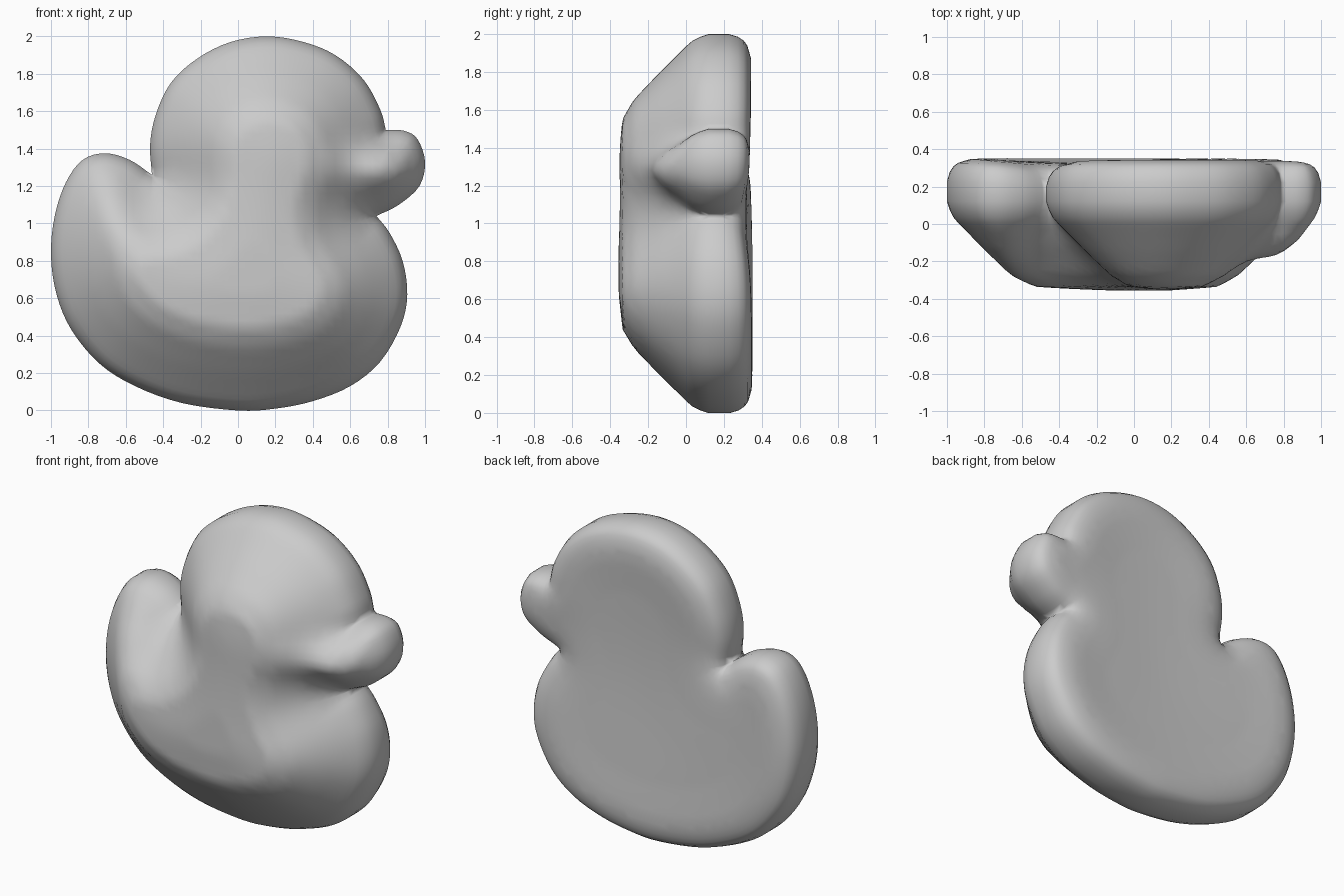
import bpy, bmesh, math
from mathutils import Matrix, Vector
from mathutils.geometry import delaunay_2d_cdt

cube = bpy.data.objects.get("Cube")
if cube:
    bpy.data.objects.remove(cube)

# Silhouette arcs in x, z; arcs meet at the sharp notches
tail_and_belly = [(-.46, 1.26), (-.58, 1.34), (-.71, 1.375), (-.83, 1.34), (-.92, 1.22),
                  (-.98, 1.04), (-1, .83), (-.97, .62), (-.89, .43), (-.74, .25), (-.55, .13),
                  (-.3, .04), (0, 0), (.2, .01), (.4, .05), (.6, .13), (.76, .26), (.87, .45),
                  (.905, .62), (.88, .8), (.81, .95), (.74, 1.04)]
beak = [(.74, 1.04), (.86, 1.1), (.97, 1.2), (1, 1.33), (.96, 1.45), (.89, 1.495), (.79, 1.5)]
head = [(.79, 1.5), (.76, 1.61), (.67, 1.77), (.52, 1.9), (.35, 1.97), (.16, 2), (-.04, 1.97),
        (-.22, 1.88), (-.36, 1.75), (-.44, 1.58), (-.47, 1.42), (-.46, 1.26)]
tail_notch, chin_notch = Vector(head[-1]), Vector(beak[0])
beak_ridge, neck = Vector((.79, 1.29)), Vector((.1, 1.1))

# Depth profiles: distance from the silhouette -> y
front_profile = [(0, .12), (.015, .075), (.035, .035), (.06, .005), (.2, -.14), (.34, -.275),
                 (.44, -.335), (.62, -.355), (2, -.36)]
back_profile = [(0, .23), (.012, .275), (.03, .307), (.06, .33), (.12, .35), (.2, .355),
                (.4, .347), (2, .34)]


def smooth_arc(points, steps=4):
    """Catmull-Rom curve through the points, without the last one."""
    p = [Vector(q) for q in points]
    p = [2 * p[0] - p[1]] + p + [2 * p[-1] - p[-2]]
    result = []
    for a, b, c, d in zip(p, p[1:], p[2:], p[3:]):
        for i in range(steps):
            t = i / steps
            result.append(b + t / 2 * ((c - a) + t * ((2 * a - 5 * b + 4 * c - d)
                                                     + t * (3 * (b - c) + d - a))))
    return result


outline = smooth_arc(tail_and_belly) + smooth_arc(beak) + smooth_arc(head)
sides = list(zip(outline, outline[1:] + outline[:1]))
segments = [(a.x, a.y, b.x - a.x, b.y - a.y, (b - a).length_squared) for a, b in sides]


def edge_distance(p):
    best = math.inf
    for ax, ay, dx, dy, length2 in segments:
        px, py = p.x - ax, p.y - ay
        t = max(0, min(1, (px * dx + py * dy) / length2))
        best = min(best, (px - dx * t) ** 2 + (py - dy * t) ** 2)
    return math.sqrt(best)


def soft_distance(p):
    """Distance averaged over a small disc, which rounds off ridges."""
    d = edge_distance(p)
    if d < .05:
        return d
    radius = min(.09, .6 * d)
    ring = [edge_distance(p + Matrix.Rotation(k * math.pi / 4, 2) @ Vector((radius, 0)))
            for k in range(8)]
    return (2 * d + sum(ring)) / 10


def inside(p):
    hits = 0
    for a, b in sides:
        if (a.y > p.y) != (b.y > p.y):
            hits += p.x < a.x + (p.y - a.y) / (b.y - a.y) * (b.x - a.x)
    return hits % 2 == 1


def depth(profile, d):
    for (d0, y0), (d1, y1) in zip(profile, profile[1:]):
        if d <= d1:
            return y0 + (y1 - y0) * (d - d0) / (d1 - d0)


def bump(p, centre, radius):
    return math.exp(-((p - centre).length / radius) ** 2)


def front_y(p, d):
    # The beak carries a raised ridge
    return depth(front_profile, d) - .06 * bump(p, beak_ridge, .15) * min(1, d / .12)


def back_y(p, d):
    # The back is a shallow bowl that runs out through both notches
    notches = bump(p, tail_notch, .25) + bump(p, chin_notch, .25)
    return depth(back_profile, d) - .035 * bump(p, neck, .65) - .025 * notches


# Rim rings follow the silhouette and fan out at notches, a grid fills the middle
points = list(outline)
for inset in (.015, .035, .06, .09, .125):
    for i, p in enumerate(outline):
        along = outline[(i + 1) % len(outline)] - outline[i - 1]
        normal = Vector((-along.y, along.x)).normalized() * inset
        for turn in (-40, -20, 0, 20, 40):
            q = p + Matrix.Rotation(math.radians(turn), 2) @ normal
            if inside(q) and edge_distance(q) > inset * .985:
                points.append(q)
step = .04
for i in range(-25, 26):
    for j in range(51):
        q = Vector((i * step, j * step))
        if inside(q) and edge_distance(q) > .15:
            points.append(q)
flat, _, triangles, *_ = delaunay_2d_cdt(points, [], [list(range(len(outline)))], 1, .003)

# Front and back surfaces
bm = bmesh.new()
distances = [soft_distance(p) for p in flat]
shells = []
for surface in (front_y, back_y):
    verts = [bm.verts.new((p.x, surface(p, d), p.y)) for p, d in zip(flat, distances)]
    for tri in triangles:
        bm.faces.new([verts[i] for i in tri])
    shells.append(verts)

# Rim wall joins the two surfaces
partner = dict(zip(*shells))
for edge in [e for e in bm.edges if e.is_boundary and e.verts[0] in partner]:
    a, b = edge.verts
    bm.faces.new((a, b, partner[b], partner[a]))
bmesh.ops.delete(bm, geom=[v for v in bm.verts if not v.link_faces], context='VERTS')
bmesh.ops.recalc_face_normals(bm, faces=bm.faces)

mesh = bpy.data.meshes.new("duck_body")
bm.to_mesh(mesh)
bm.free()
duck = bpy.data.objects.new("duck_body", mesh)
bpy.context.collection.objects.link(duck)

# Plain grey material
grey = bpy.data.materials.new("light_grey")
grey.use_nodes = True
colour = (.6, .6, .6, 1)
grey.diffuse_color = colour
grey.node_tree.nodes["Principled BSDF"].inputs["Base Color"].default_value = colour
mesh.materials.append(grey)

bpy.ops.object.select_all(action='DESELECT')
duck.select_set(True)
bpy.context.view_layer.objects.active = duck
bpy.ops.object.shade_smooth_by_angle(angle=math.radians(60))
